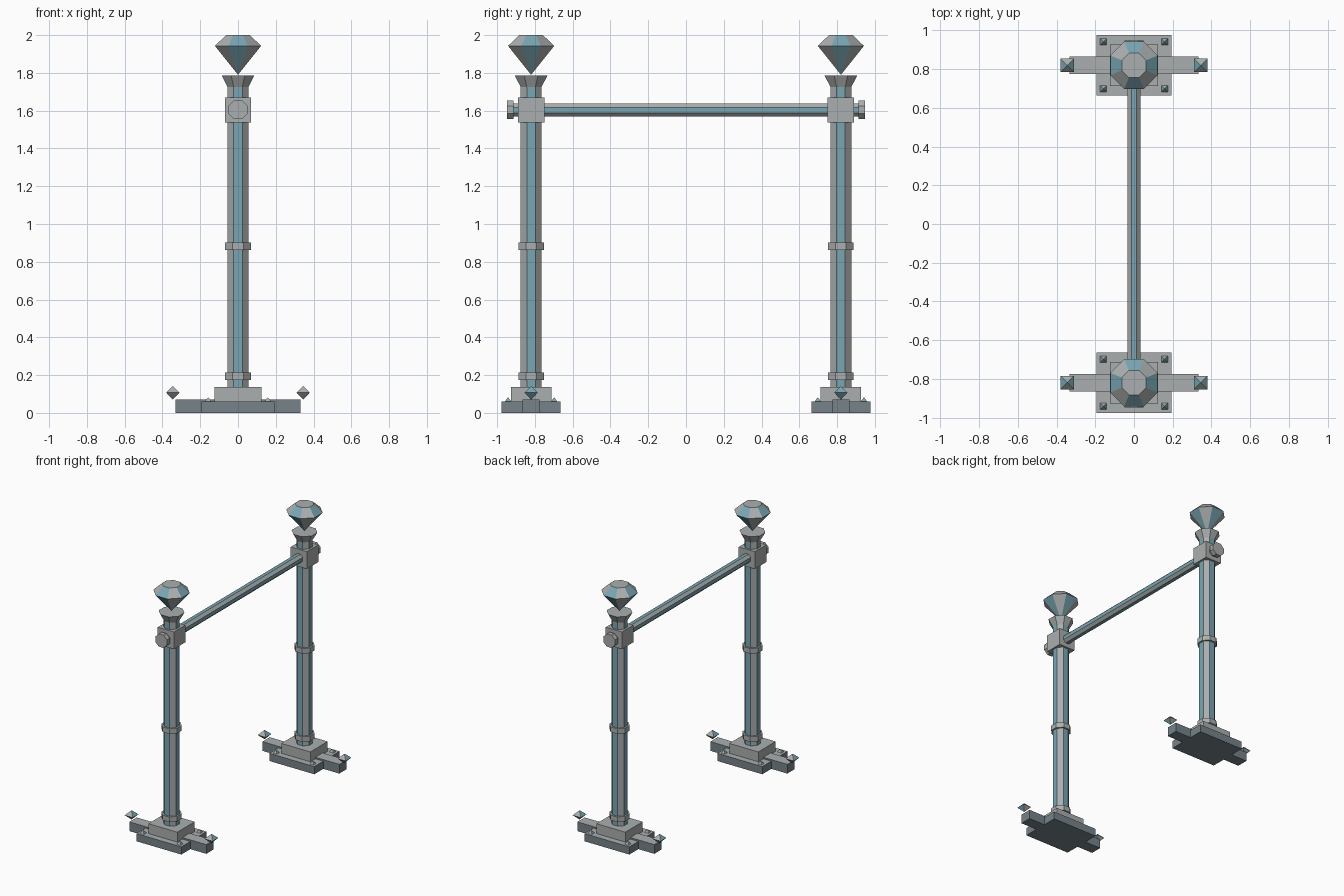
import bpy, bmesh, math
from mathutils import Matrix, Vector

if "Cube" in bpy.data.objects:
    bpy.data.objects.remove(bpy.data.objects["Cube"])


def material(name, rgb):
    m = bpy.data.materials.new(name)
    m.diffuse_color = (*rgb, 1)
    m.use_nodes = True
    m.node_tree.nodes["Principled BSDF"].inputs["Base Color"].default_value = m.diffuse_color
    return m


GREY = material("stone grey", (0.41, 0.43, 0.43))
TEAL = material("pale teal", (0.19, 0.38, 0.45))
SLATE = material("slate", (0.18, 0.225, 0.25))


def finish(name, bm, loc, mats, rule=None):
    bmesh.ops.recalc_face_normals(bm, faces=bm.faces)
    for f in bm.faces:
        f.material_index = rule(f) if rule else 0
    me = bpy.data.meshes.new(name)
    bm.to_mesh(me)
    bm.free()
    for m in mats:
        me.materials.append(m)
    ob = bpy.data.objects.new(name, me)
    ob.location = loc
    bpy.context.collection.objects.link(ob)
    return ob


def box(name, size, loc, mats=(GREY,), rule=None):
    bm = bmesh.new()
    bmesh.ops.create_cube(bm, size=1, matrix=Matrix.Diagonal((*size, 1)))
    return finish(name, bm, loc, mats, rule)


def turned(name, profile, loc, sides=8, mats=(GREY,), rule=None, along_y=False):
    """Faceted solid from (apothem, height) pairs, flat sides facing the axes."""
    bm = bmesh.new()
    rings = []
    for r, z in profile:
        if r == 0:
            rings.append([bm.verts.new((0, 0, z))] * sides)
            continue
        c = r / math.cos(math.pi / sides)
        angs = [(i + 0.5) * math.tau / sides for i in range(sides)]
        rings.append([bm.verts.new((c * math.cos(a), c * math.sin(a), z)) for a in angs])
    for a, b in zip(rings, rings[1:]):
        for i in range(sides):
            j = (i + 1) % sides
            bm.faces.new(list(dict.fromkeys((a[i], a[j], b[j], b[i]))))
    for ring, r in ((rings[0], profile[0][0]), (rings[-1], profile[-1][0])):
        if r:
            bm.faces.new(ring)
    if along_y:
        bm.transform(Matrix.Rotation(math.pi / 2, 4, 'X'))
    return finish(name, bm, loc, mats, rule)


# colour rules: teal on sides that face an axis, grey on diagonals and ends
def axis_teal(f):
    n = f.normal
    flat = Vector((n.x, n.y))
    return int(flat.length > 0.1 and min(abs(n.x), abs(n.y)) < 0.1 * flat.length)


def rail_teal(f):
    n = f.normal
    return int(abs(n.y) < 0.1 and min(abs(n.x), abs(n.z)) < 0.1)


def x_teal(f):
    return int(abs(f.normal.x) > abs(f.normal.y))


def top_grey(f):
    return int(f.normal.z < 0.5)


TWO = (GREY, TEAL)
BASE = (GREY, SLATE)

for s, side in ((-1, "front"), (1, "back")):
    y = 0.82 * s
    # stepped base with cross foot
    box(side + "_foot_bar", (0.664, 0.09, 0.072), (0, y, 0.036), BASE, top_grey)
    box(side + "_lower_plinth", (0.388, 0.312, 0.06), (0, y, 0.03), BASE, top_grey)
    box(side + "_upper_plinth", (0.25, 0.214, 0.077), (0, y, 0.0985))
    for sx in (-1, 1):
        # floating diamond at each bar end, pyramid studs on plinth corners
        turned(side + "_foot_diamond", [(0, 0.07), (0.035, 0.107), (0, 0.142)],
               (0.345 * sx, y, 0), 4, TWO, x_teal)
        for sy in (-1, 1):
            turned(side + "_stud", [(0.018, 0.058), (0, 0.083)],
                   (0.158 * sx, y + 0.122 * sy, 0), 4, TWO, x_teal)
    # octagonal post with rings and flared collar
    turned(side + "_post", [(0.055, 0.13), (0.055, 1.73)], (0, y, 0), 8, TWO, axis_teal)
    for z in (0.195, 0.883):
        turned(side + "_post_ring", [(0.068, z - 0.02), (0.068, z + 0.02)], (0, y, 0))
    turned(side + "_collar", [(0.055, 1.725), (0.086, 1.785)], (0, y, 0))
    # cut gem on top
    turned(side + "_gem", [(0, 1.79), (0.122, 1.943), (0.063, 2.0)], (0, y, 0), 8, TWO, axis_teal)
    # joint block and rail end cap
    box(side + "_joint_block", (0.14, 0.14, 0.134), (0, y, 1.604))
    turned(side + "_rail_cap", [(0.05, -0.018), (0.05, 0.018)], (0, 0.93 * s, 1.605), along_y=True)

# cross rail through both joints
turned("rail", [(0.034, -0.92), (0.034, 0.92)], (0, 0, 1.603), 8, TWO, rail_teal, along_y=True)
